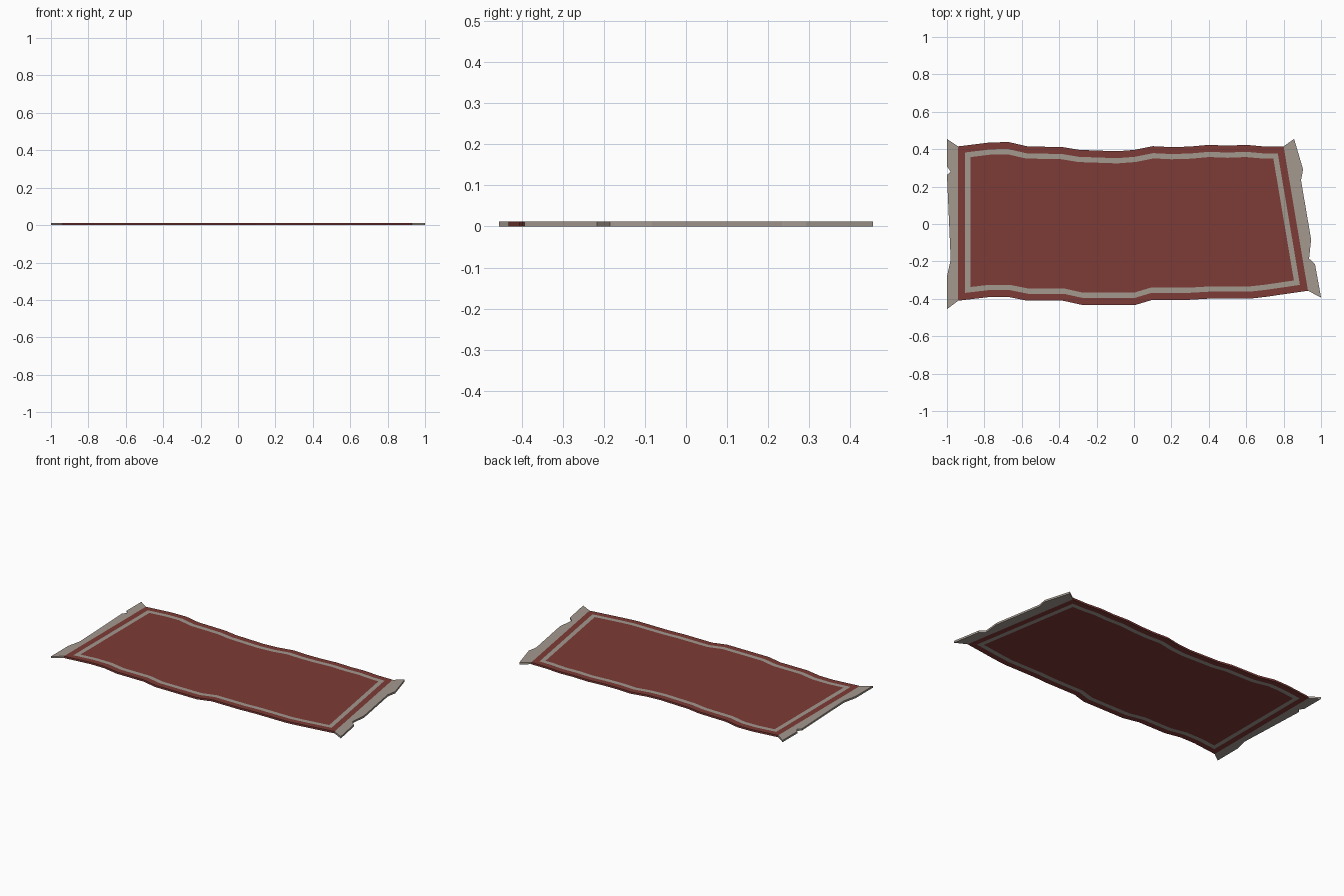
import bpy, bmesh
from mathutils import Vector

if "Cube" in bpy.data.objects:
    bpy.data.objects.remove(bpy.data.objects["Cube"])

THICK = 0.012


def material(name, color):
    m = bpy.data.materials.new(name)
    m.diffuse_color = (*color, 1)
    m.use_nodes = True
    m.node_tree.nodes["Principled BSDF"].inputs["Base Color"].default_value = m.diffuse_color
    return m


RED = material("rug red", (0.205, 0.044, 0.037))
GREY = material("warm grey", (0.366, 0.318, 0.275))


def inset(points, d):
    """Mitred inward offset of a counter-clockwise outline."""
    pts = [Vector(p) for p in points]
    out = []
    for i, p in enumerate(pts):
        a = (p - pts[i - 1]).normalized()
        b = (pts[(i + 1) % len(pts)] - p).normalized()
        n1, n2 = Vector((-a.y, a.x)), Vector((-b.y, b.x))
        out.append(p + (n1 + n2) * d / (1 + n1.dot(n2)))
    return out


def slab(name, rings, mats):
    """Flat slab from nested outlines; mats holds the slot of each zone, outside in."""
    bm = bmesh.new()
    n = len(rings[0])
    levels = [[[bm.verts.new((p[0], p[1], z)) for p in r] for r in rings] for z in (0, THICK)]
    for up, loops in enumerate(levels):
        faces = []
        for k in range(len(loops) - 1):
            for i in range(n):
                j = (i + 1) % n
                faces.append(([loops[k][i], loops[k][j], loops[k + 1][j], loops[k + 1][i]], mats[k]))
        faces.append((loops[-1], mats[-1]))
        for vs, slot in faces:
            bm.faces.new(vs if up else vs[::-1]).material_index = slot
    low, high = levels[0][0], levels[1][0]
    for i in range(n):
        j = (i + 1) % n
        bm.faces.new((low[i], low[j], high[j], high[i])).material_index = mats[0]
    me = bpy.data.meshes.new(name)
    bm.to_mesh(me)
    bm.free()
    me.materials.append(RED)
    me.materials.append(GREY)
    bpy.context.collection.objects.link(bpy.data.objects.new(name, me))


# Rug body: wavy long edges, straight left end, slanted right end
front = [(-0.94, -0.41), (-0.77, -0.39), (-0.67, -0.39), (-0.57, -0.41), (-0.38, -0.41),
         (-0.28, -0.432), (0.01, -0.432), (0.1, -0.405), (0.3, -0.405), (0.4, -0.399),
         (0.62, -0.399), (0.70, -0.39), (0.93, -0.357)]
back = [(0.80, 0.415), (0.69, 0.415), (0.6, 0.423), (0.5, 0.419), (0.4, 0.423), (0.3, 0.414),
        (0.2, 0.411), (0.1, 0.416), (0.0, 0.396), (-0.09, 0.389), (-0.29, 0.396),
        (-0.38, 0.411), (-0.57, 0.415), (-0.67, 0.438), (-0.77, 0.436), (-0.94, 0.415)]
outline = front + back
slab("rug_body", [outline, inset(outline, 0.037), inset(outline, 0.065)], [0, 1, 0])

# Ragged fringes at both ends
left = [back[-1], (-1, 0.455), (-1, 0.308), (-0.98, 0.28), (-1, 0.262), (-0.98, -0.19),
        (-1, -0.28), (-1, -0.455), front[0]]
right = [front[-1], (1.0, -0.393), (0.968, -0.216), (0.936, -0.185), (0.947, -0.083),
         (0.893, 0.233), (0.904, 0.292), (0.856, 0.455), back[0]]
slab("left_fringe", [left], [1])
slab("right_fringe", [right], [1])
